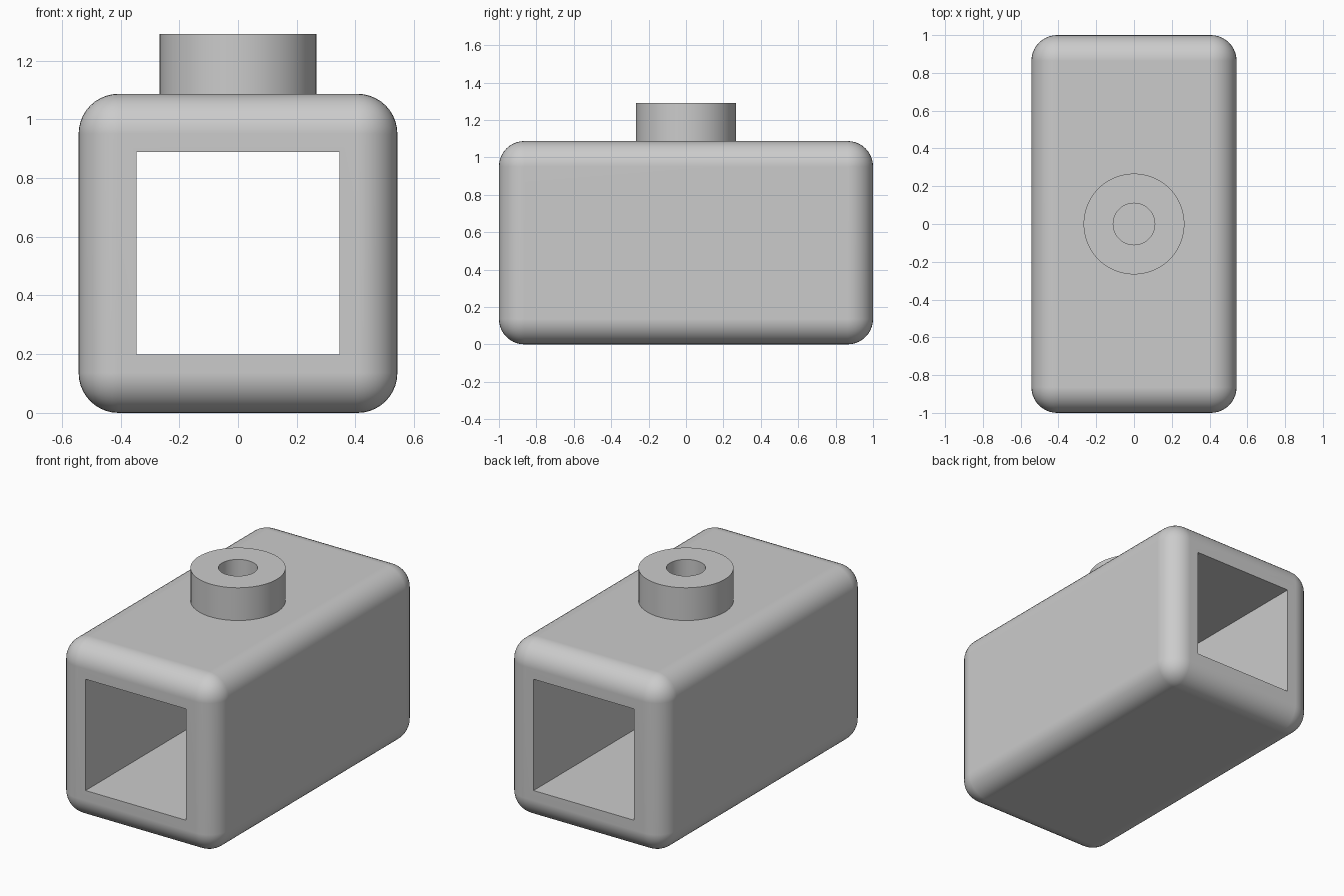
import bpy
import bmesh
from math import radians
from mathutils import Matrix

default = bpy.data.objects.get("Cube")
if default:
    bpy.data.objects.remove(default, do_unlink=True)

WIDTH, LENGTH, HEIGHT = 1.086, 2.0, 1.087
ROUND = 0.136
TUNNEL = 0.69
COLLAR_R, BORE_R, TOP = 0.267, 0.11, 1.29

grey = bpy.data.materials.new("plain grey")
grey.use_nodes = True
colour = (0.6, 0.6, 0.6, 1)
grey.diffuse_color = colour
grey.node_tree.nodes["Principled BSDF"].inputs["Base Color"].default_value = colour


def make_object(name, bm):
    mesh = bpy.data.meshes.new(name)
    bm.to_mesh(mesh)
    bm.free()
    mesh.materials.append(grey)
    obj = bpy.data.objects.new(name, mesh)
    bpy.context.collection.objects.link(obj)
    return obj


def box(name, size, z):
    bm = bmesh.new()
    bmesh.ops.create_cube(bm, size=1)
    bmesh.ops.scale(bm, vec=size, verts=bm.verts)
    bmesh.ops.translate(bm, vec=(0, 0, z), verts=bm.verts)
    return make_object(name, bm)


def cylinder(name, radius, bottom, top):
    bm = bmesh.new()
    bmesh.ops.create_cone(bm, cap_ends=True, segments=64, radius1=radius, radius2=radius,
                          depth=top - bottom, matrix=Matrix.Translation((0, 0, (top + bottom) / 2)))
    return make_object(name, bm)


def apply_all(obj):
    bpy.ops.object.select_all(action='DESELECT')
    obj.select_set(True)
    bpy.context.view_layer.objects.active = obj
    for mod in list(obj.modifiers):
        bpy.ops.object.modifier_apply(modifier=mod.name)
    bpy.ops.object.shade_smooth_by_angle(angle=radians(30))
    normals = obj.modifiers.new("even normals", 'WEIGHTED_NORMAL')
    normals.keep_sharp = True


def cut(obj, cutter):
    mod = obj.modifiers.new("cut", 'BOOLEAN')
    mod.operation = 'DIFFERENCE'
    mod.solver = 'EXACT'
    mod.object = cutter


# Rounded block and the collar standing on it
body = box("body", (WIDTH, LENGTH, HEIGHT), HEIGHT / 2)
bevel = body.modifiers.new("round edges", 'BEVEL')
bevel.width = ROUND
bevel.segments = 10
collar = cylinder("collar", COLLAR_R, HEIGHT, TOP)

# Square tunnel from front to back, and the bore down into it
tunnel = box("tunnel_cutter", (TUNNEL, LENGTH * 1.2, TUNNEL), HEIGHT / 2)
bore = cylinder("bore_cutter", BORE_R, HEIGHT / 2, TOP + 0.1)
cut(body, tunnel)
cut(body, bore)
cut(collar, bore)

for part in (body, collar):
    apply_all(part)
for cutter in (tunnel, bore):
    bpy.data.objects.remove(cutter, do_unlink=True)
